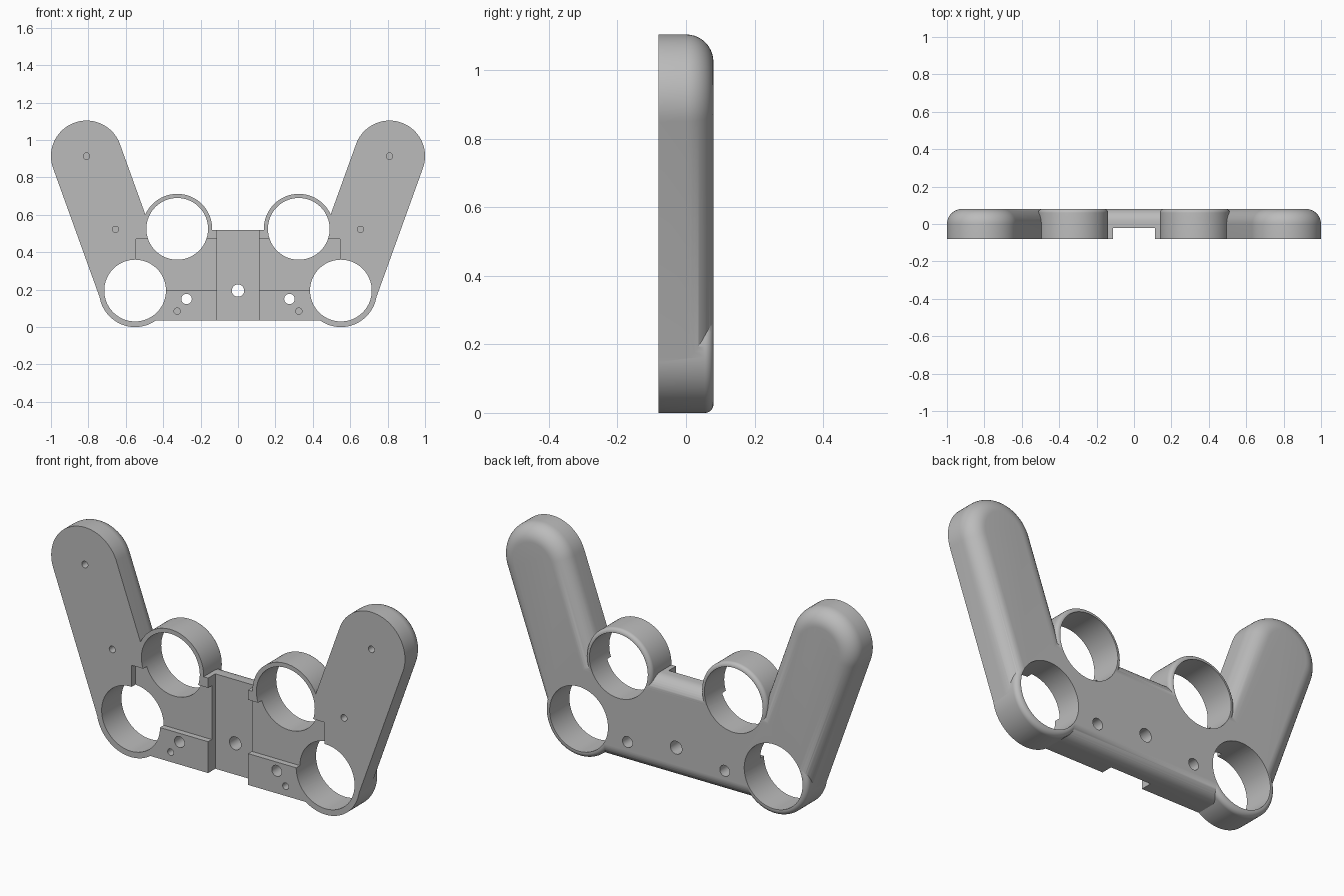
import bpy, bmesh
from math import sin, cos, pi, atan2

if "Cube" in bpy.data.objects:
    bpy.data.objects.remove(bpy.data.objects["Cube"])

FRONT, BACK = -0.08, 0.08
ARM_TOP, LOW_RING, HIGH_RING = (0.81, 0.914), (0.55, 0.193), (0.325, 0.525)

grey = bpy.data.materials.new("matte grey")
grey.use_nodes = True
grey.diffuse_color = (0.5, 0.5, 0.5, 1)
grey.node_tree.nodes["Principled BSDF"].inputs["Base Color"].default_value = (0.5, 0.5, 0.5, 1)


def loft(name, layers):
    """Skin a stack of matching outlines and cap both ends."""
    bm = bmesh.new()
    rows = [[bm.verts.new(p) for p in layer] for layer in layers]
    for a, b in zip(rows, rows[1:]):
        for i in range(len(a)):
            j = (i + 1) % len(a)
            bm.faces.new((a[i], a[j], b[j], b[i]))
    bm.faces.new(rows[0][::-1])
    bm.faces.new(rows[-1])
    bmesh.ops.remove_doubles(bm, verts=bm.verts, dist=1e-6)
    bmesh.ops.recalc_face_normals(bm, faces=bm.faces)
    mesh = bpy.data.meshes.new(name)
    bm.to_mesh(mesh)
    bm.free()
    mesh.materials.append(grey)
    ob = bpy.data.objects.new(name, mesh)
    bpy.context.collection.objects.link(ob)
    return ob


def capsule(name, a, b, r, y0, y1, fillet=0, half=40):
    """Round-ended bar from a to b in the xz plane, back edge rounded."""
    base = atan2(b[1] - a[1], b[0] - a[0])

    def outline(radius, y):
        pts = []
        for centre, start in ((b, base - pi / 2), (a, base + pi / 2)):
            steps = half + 1 if a != b else half
            for i in range(steps):
                t = start + pi * i / half
                pts.append((centre[0] + radius * cos(t), y, centre[1] + radius * sin(t)))
        return pts

    layers = [outline(r, y0)]
    if fillet:
        for i in range(11):
            t = pi / 2 * i / 10
            layers.append(outline(r - fillet * (1 - cos(t)), y1 - fillet * (1 - sin(t))))
    else:
        layers.append(outline(r, y1))
    return loft(name, layers)


def box(name, x0, x1, y0, y1, z0, z1):
    return loft(name, [[(x, y0, z0), (x, y1, z0), (x, y1, z1), (x, y0, z1)] for x in (x0, x1)])


def combine(target, tool, operation):
    tool.hide_render = True
    mod = target.modifiers.new(operation.lower(), 'BOOLEAN')
    mod.object, mod.operation, mod.solver = tool, operation, 'EXACT'
    bpy.context.view_layer.objects.active = target
    bpy.ops.object.modifier_apply(modifier=mod.name)
    bpy.data.objects.remove(tool)


# Centre plate: rounded top and bottom back edges
F, Z0, Z1 = 0.07, 0.035, 0.52
arc = [pi / 2 * i / 10 for i in range(11)]
profile = [(FRONT, Z1), (FRONT, Z0)]
profile += [(BACK - F + F * sin(t), Z0 + F - F * cos(t)) for t in arc]
profile += [(BACK - F + F * cos(t), Z1 - F + F * sin(t)) for t in arc]
frame = loft("gamepad_frame", [[(x, y, z) for y, z in profile] for x in (-0.55, 0.55)])

# Grip arms and stick rings
for s in (-1, 1):
    arm, low, high = [(s * x, z) for x, z in (ARM_TOP, LOW_RING, HIGH_RING)]
    combine(frame, capsule("grip_arm", low, arm, 0.19, FRONT, BACK, 0.08), 'UNION')
    combine(frame, capsule("lower_ring", low, low, 0.193, FRONT, BACK, 0.025), 'UNION')
    combine(frame, capsule("upper_ring", high, high, 0.187, FRONT, BACK, 0.02), 'UNION')

# Front recesses: deep centre channel and two shallow pockets
combine(frame, box("channel", -0.113, 0.113, -0.2, -0.022, -0.1, 0.7), 'DIFFERENCE')
for s in (-1, 1):
    x0, x1 = sorted((s * 0.1, s * 0.545))
    combine(frame, box("pocket", x0, x1, -0.2, -0.05, 0.195, 0.47), 'DIFFERENCE')

# Through holes and blind screw holes
holes = [(0, 0.195, 0.033, 0.2)]
for s in (-1, 1):
    holes += [(s * LOW_RING[0], 0.195, 0.165, 0.2), (s * HIGH_RING[0], HIGH_RING[1], 0.165, 0.2),
              (s * 0.275, 0.15, 0.028, 0.2), (s * 0.325, 0.085, 0.017, 0.02),
              (s * 0.81, 0.914, 0.017, 0.02), (s * 0.655, 0.522, 0.017, 0.02)]
for x, z, r, depth in holes:
    segments = 40 if r > 0.1 else 16
    combine(frame, capsule("hole", (x, z), (x, z), r, -0.2, depth, half=segments), 'DIFFERENCE')

# Smooth shading with crisp machined edges
bpy.ops.object.select_all(action='DESELECT')
frame.select_set(True)
bpy.context.view_layer.objects.active = frame
bpy.ops.object.shade_smooth_by_angle(angle=pi / 6)
